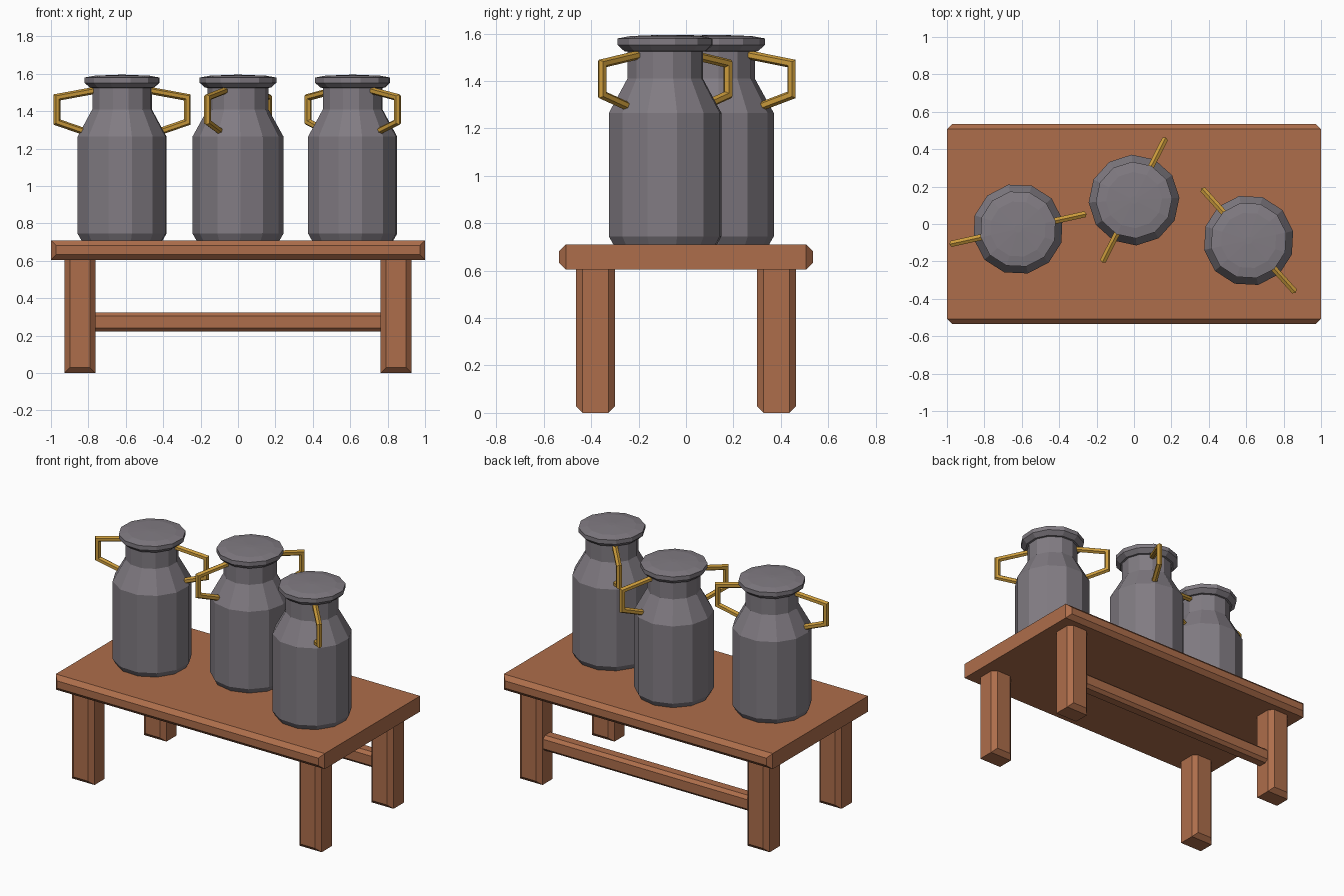
import bpy, bmesh, math
from mathutils import Vector

if "Cube" in bpy.data.objects:
    bpy.data.objects.remove(bpy.data.objects["Cube"])


def material(name, rgb):
    m = bpy.data.materials.new(name)
    m.diffuse_color = (*rgb, 1)
    m.use_nodes = True
    m.node_tree.nodes["Principled BSDF"].inputs["Base Color"].default_value = m.diffuse_color
    return m


WOOD = material("warm wood", (0.42, 0.155, 0.07))
METAL = material("grey metal", (0.22, 0.20, 0.225))
BRASS = material("brass", (0.60, 0.33, 0.045))


def make_object(name, bm, mat):
    bmesh.ops.recalc_face_normals(bm, faces=bm.faces)
    mesh = bpy.data.meshes.new(name)
    bm.to_mesh(mesh)
    bm.free()
    mesh.materials.append(mat)
    obj = bpy.data.objects.new(name, mesh)
    bpy.context.collection.objects.link(obj)
    return obj


def skin(bm, rings):
    """Join closed rings of points in order and cap both ends."""
    loops = [[bm.verts.new(p) for p in ring] for ring in rings]
    n = len(loops[0])
    for a, b in zip(loops, loops[1:]):
        for i in range(n):
            j = (i + 1) % n
            bm.faces.new((a[i], a[j], b[j], b[i]))
    bm.faces.new(loops[0])
    bm.faces.new(loops[-1])


def plank(name, x0, x1, y0, y1, z0, z1, c):
    """Box whose front and back faces have chamfered borders."""
    rings = []
    for y, d in ((y0, c), (y0 + c, 0), (y1 - c, 0), (y1, c)):
        rings.append([(x0 + d, y, z0 + d), (x1 - d, y, z0 + d),
                      (x1 - d, y, z1 - d), (x0 + d, y, z1 - d)])
    bm = bmesh.new()
    skin(bm, rings)
    return make_object(name, bm, WOOD)


def jar(name, x, y, angle):
    # Twelve-sided can body, neck and flared lid
    profile = [(0.22, 0.705), (0.243, 0.745), (0.243, 1.265), (0.163, 1.41),
               (0.163, 1.525), (0.176, 1.526), (0.205, 1.552),
               (0.205, 1.58), (0.15, 1.59), (0.02, 1.595)]
    rings = [[(r * math.cos(t * math.pi / 6), r * math.sin(t * math.pi / 6), z)
              for t in range(12)] for r, z in profile]
    bm = bmesh.new()
    skin(bm, rings)
    obj = make_object(name, bm, METAL)
    obj.location = (x, y, 0)
    obj.rotation_euler.z = angle


def handles(name, x, y, angle):
    # Bent bar with mitred corners, once on each side of the can
    path = [Vector(p) for p in ((0.145, 1.512), (0.357, 1.474),
                                (0.357, 1.342), (0.212, 1.293))]
    bm = bmesh.new()
    for side in (1, -1):
        rings = []
        for i, p in enumerate(path):
            d0 = (p - path[i - 1]).normalized() if i else None
            d1 = (path[i + 1] - p).normalized() if i < 3 else None
            d0, d1 = d0 or d1, d1 or d0
            t = (d0 + d1).normalized()
            n = Vector((-t.y, t.x)) / t.dot(d0)
            ring = []
            for k in range(6):
                a = k * math.pi / 3
                q = p + n * 0.019 * math.cos(a)
                ring.append((side * q.x, side * 0.019 * math.sin(a), q.y))
            rings.append(ring)
        skin(bm, rings)
    obj = make_object(name, bm, BRASS)
    obj.location = (x, y, 0)
    obj.rotation_euler.z = angle


# Bench
plank("table_top", -1, 1, -0.535, 0.535, 0.605, 0.71, 0.028)
for sx, xn in ((-1, "left"), (1, "right")):
    for sy, yn in ((-1, "front"), (1, "back")):
        cx, cy = sx * 0.845, sy * 0.382
        plank(f"{yn}_{xn}_leg", cx - 0.083, cx + 0.083,
              cy - 0.083, cy + 0.083, 0, 0.65, 0.029)
plank("back_rail", -0.80, 0.80, 0.335, 0.43, 0.222, 0.325, 0.02)

# Milk cans
for i, (x, y, deg) in enumerate(((-0.62, -0.027, 12.5), (0.0, 0.128, 63),
                                 (0.613, -0.088, -48)), 1):
    jar(f"can_{i}", x, y, math.radians(deg))
    handles(f"can_handles_{i}", x, y, math.radians(deg))
